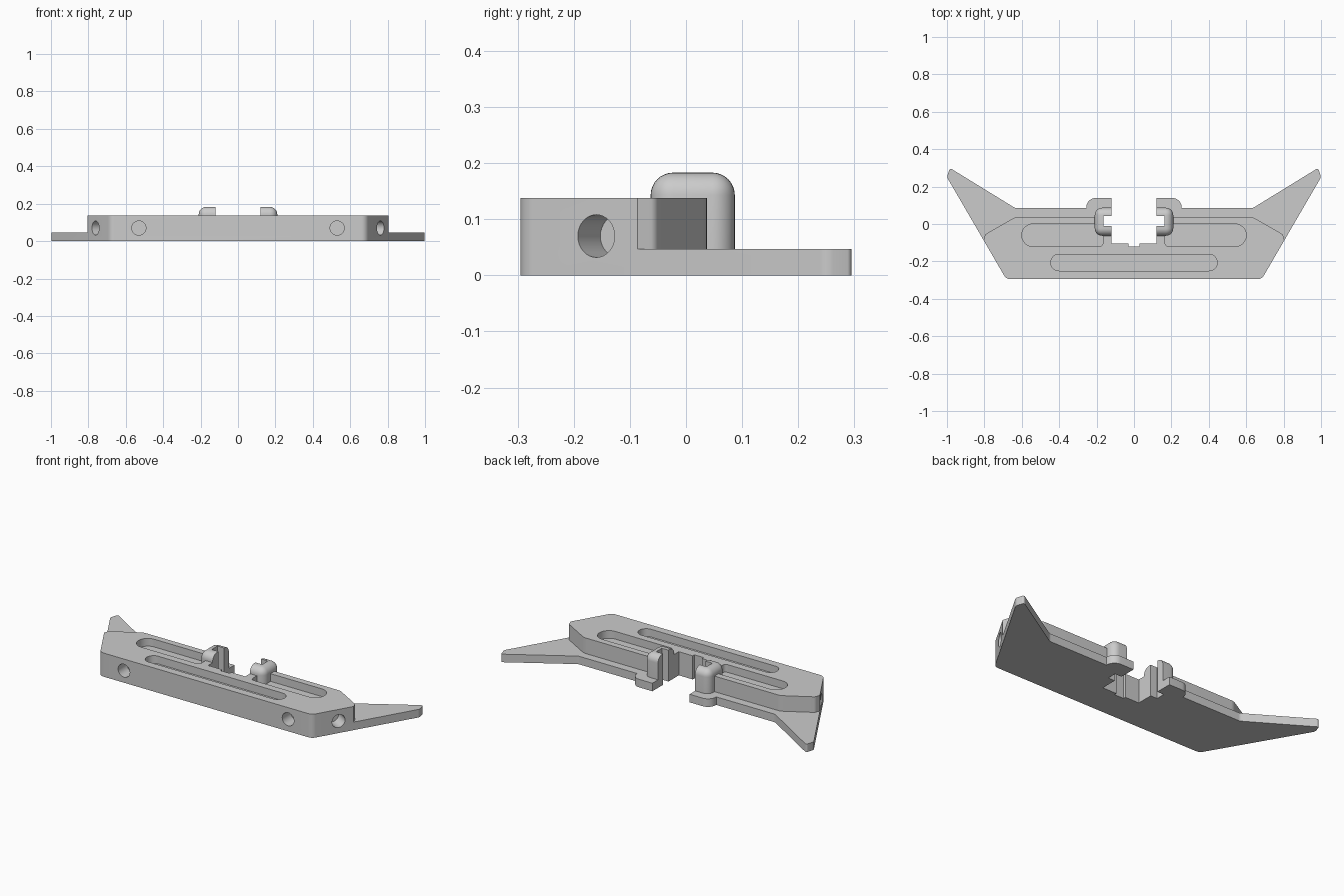
import bpy, bmesh, math
from mathutils import Vector

if "Cube" in bpy.data.objects:
    bpy.data.objects.remove(bpy.data.objects["Cube"])

colour = (0.6, 0.6, 0.6, 1)
grey = bpy.data.materials.new("plain_grey")
grey.use_nodes = True
grey.diffuse_color = colour
grey.node_tree.nodes["Principled BSDF"].inputs["Base Color"].default_value = colour


def make_object(name, bm):
    bmesh.ops.recalc_face_normals(bm, faces=bm.faces)
    mesh = bpy.data.meshes.new(name)
    bm.to_mesh(mesh)
    bm.free()
    mesh.materials.append(grey)
    obj = bpy.data.objects.new(name, mesh)
    bpy.context.collection.objects.link(obj)
    return obj


def rounded(corners, steps=8):
    """Replace each (x, y, radius) corner with an arc."""
    out = []
    for i, (x, y, r) in enumerate(corners):
        p = Vector((x, y))
        if r == 0:
            out.append(p)
            continue
        a = (Vector(corners[i - 1][:2]) - p).normalized()
        b = (Vector(corners[(i + 1) % len(corners)][:2]) - p).normalized()
        half = a.angle(b) / 2
        t = r / math.tan(half)
        centre = p + (a + b).normalized() * r / math.sin(half)
        start = (p + a * t - centre).normalized()
        end = (p + b * t - centre).normalized()
        out += [centre + start.slerp(end, k / steps).normalized() * r
                for k in range(steps + 1)]
    return out


def mirrored(half):
    return half + [(-x, y, r) for x, y, r in reversed(half)]


def prism(name, corners, z0, z1):
    bm = bmesh.new()
    face = bm.faces.new([bm.verts.new((p.x, p.y, z0)) for p in rounded(corners)])
    top = bmesh.ops.extrude_face_region(bm, geom=[face])["geom"]
    bmesh.ops.translate(bm, vec=(0, 0, z1 - z0),
                        verts=[v for v in top if isinstance(v, bmesh.types.BMVert)])
    return make_object(name, bm)


def box_corners(x0, x1, y0, y1, r0, r1):
    return [(x0, y0, r0), (x1, y0, r1), (x1, y1, r1), (x0, y1, r0)]


def bore(x, y, direction):
    """Round cutter centred on the wall, so half its length goes in."""
    bm = bmesh.new()
    bmesh.ops.create_cone(bm, cap_ends=True, segments=32, radius1=0.038,
                          radius2=0.038, depth=0.16)
    obj = make_object("hole_cutter", bm)
    obj.rotation_euler = Vector(direction).to_track_quat('Z', 'Y').to_euler()
    obj.location = (x, y, 0.07)
    return obj


def cut(target, cutters):
    bpy.context.view_layer.objects.active = target
    for c in cutters:
        c.hide_render = True
        mod = target.modifiers.new("cut", 'BOOLEAN')
        mod.operation, mod.solver, mod.object = 'DIFFERENCE', 'EXACT', c
        bpy.ops.object.modifier_apply(modifier=mod.name)


# Winged body: full-height blank, lowered over the fins and back ledge
body = prism("winged_body", mirrored([
    (0.683, -0.295, 0.04), (1.0, 0.25, 0.03), (0.985, 0.3, 0.01),
    (0.635, 0.085, 0.03), (0.255, 0.085, 0), (0.255, 0.139, 0.05)]), 0, 0.138)
fin_clear = prism("fin_cutter", mirrored([
    (1.3, 0.5, 0), (1.3, -0.17, 0), (0.83, -0.17, 0),
    (0.795, -0.055, 0.02), (0.635, 0.037, 0.06)]), 0.047, 0.4)

# Stepped central channel, open to the back
channel = prism("channel_cutter", mirrored([
    (0.03, -0.12, 0), (0.03, -0.105, 0), (0.12, -0.105, 0), (0.12, -0.01, 0),
    (0.163, -0.01, 0), (0.163, 0.043, 0), (0.12, 0.043, 0), (0.12, 0.3, 0)]), -0.1, 0.5)

# Shallow pockets in the top
floor = 0.093
pockets = [
    prism("pocket_cutter", box_corners(-0.445, 0.445, -0.25, -0.162, 0.0435, 0.0435), floor, 0.3),
    prism("pocket_cutter", box_corners(-0.6, -0.166, -0.12, 0, 0.0595, 0.02), floor, 0.3),
    prism("pocket_cutter", box_corners(0.166, 0.6, -0.12, 0, 0.02, 0.0595), floor, 0.3)]

# Round blind holes in the front and the slanted sides
holes = []
for s in (-1, 1):
    holes.append(bore(s * 0.53, -0.295, (0, 1, 0)))
    holes.append(bore(s * 0.7615, -0.16, (s * 0.865, -0.503, 0)))

bpy.context.view_layer.update()
cut(body, [fin_clear, channel] + pockets + holes)

# Clip posts: one rounded bar split by the channel
bm = bmesh.new()
bmesh.ops.create_cube(bm, size=1)
for v in bm.verts:
    v.co = (v.co.x * 0.42, v.co.y * 0.15 + 0.012, 0.183 if v.co.z > 0 else 0.03)
edges = [e for e in bm.edges if max(v.co.z for v in e.verts) > 0.1]
bmesh.ops.bevel(bm, geom=edges, offset=0.04, segments=8, profile=0.5, affect='EDGES')
posts = make_object("clip_posts", bm)
cut(posts, [channel])

for c in [fin_clear, channel] + pockets + holes:
    bpy.data.objects.remove(c)

bpy.ops.object.select_all(action='DESELECT')
for obj in (body, posts):
    obj.select_set(True)
bpy.context.view_layer.objects.active = body
bpy.ops.object.shade_smooth_by_angle(angle=math.radians(30))
